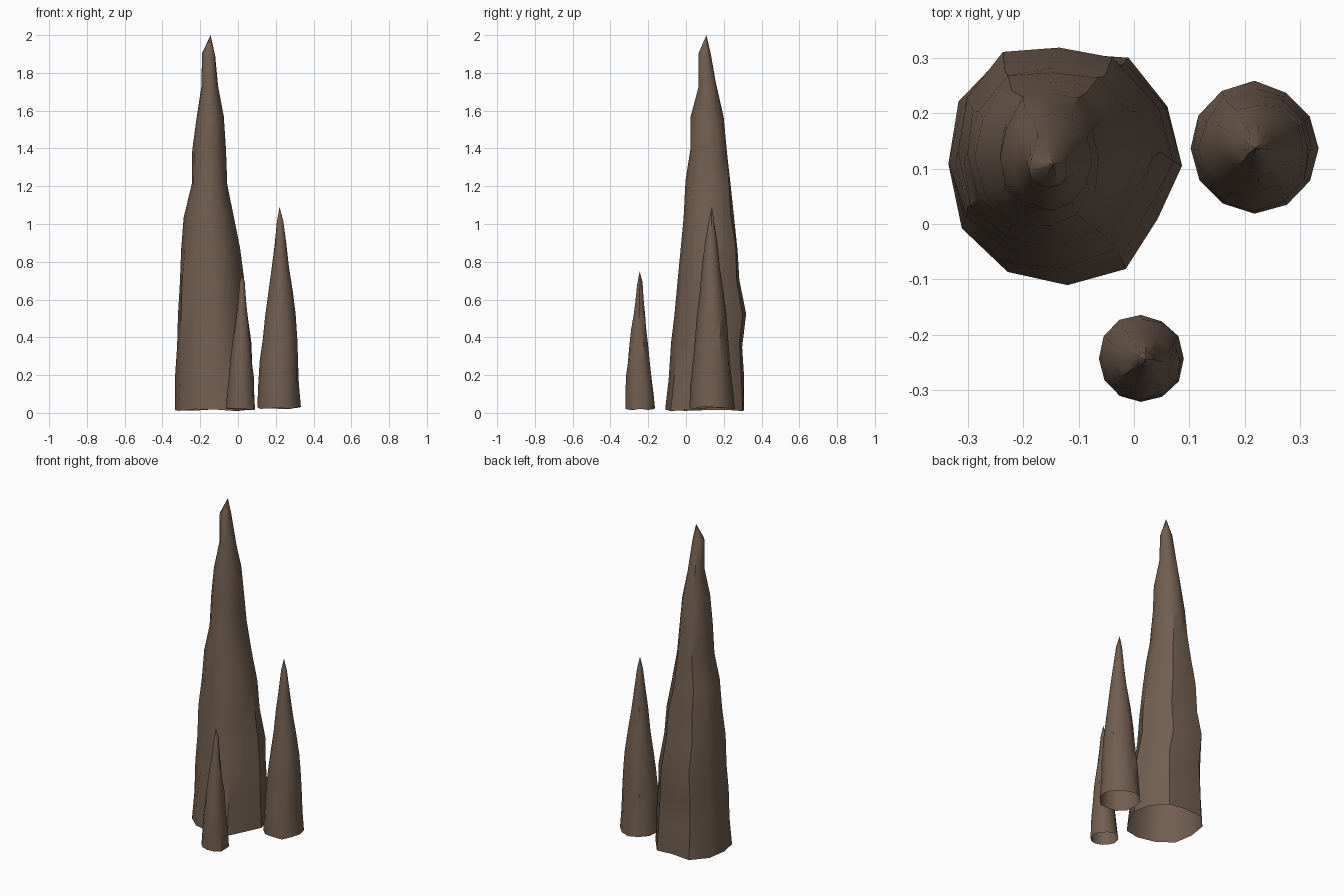
import bpy
import bmesh
import math
import random

SIDES = 12
CM = 0.01  # profile lists below are written in hundredths of a unit

default_cube = bpy.data.objects.get("Cube")
if default_cube:
    bpy.data.objects.remove(default_cube, do_unlink=True)


def make_material(name, colour):
    material = bpy.data.materials.new(name)
    material.use_nodes = True
    material.diffuse_color = colour
    material.node_tree.nodes["Principled BSDF"].inputs["Base Color"].default_value = colour
    return material


rock = make_material("brown rock", (0.165, 0.112, 0.08, 1))


def build_spire(name, bottom, shoulder, tip, left, right, front, back, lobes, seed):
    """Loft rings through four side profiles, close them at a tip, leave the base open."""
    rng = random.Random(seed)
    bm = bmesh.new()
    count = len(left)
    rings = []
    for level, (x0, x1, y0, y1) in enumerate(zip(left, right, front, back)):
        progress = level / (count - 1)
        z = bottom + (shoulder - bottom) * progress
        ring = []
        for side in range(SIDES):
            angle = math.tau * side / SIDES
            # Lobes shape the foot and fade out upward, jitter roughens the rock
            lobe = 1 + (lobes[side] - 1) * (1 - progress)
            radius = lobe * rng.uniform(0.97, 1.03)
            x = (x0 + x1) / 2 + (x1 - x0) / 2 * radius * math.cos(angle)
            y = (y0 + y1) / 2 + (y1 - y0) / 2 * radius * math.sin(angle)
            lift = rng.uniform(-1, 1) * (0.006 if level == 0 else 0.015)
            ring.append(bm.verts.new((x * CM, y * CM, z + lift)))
        rings.append(ring)

    # Walls between neighbouring rings
    for lower, upper in zip(rings, rings[1:]):
        for side in range(SIDES):
            following = (side + 1) % SIDES
            bm.faces.new((lower[side], lower[following], upper[following], upper[side]))

    # Pointed tip
    peak = bm.verts.new(tip)
    for side in range(SIDES):
        bm.faces.new((rings[-1][side], rings[-1][(side + 1) % SIDES], peak))

    bmesh.ops.recalc_face_normals(bm, faces=bm.faces)
    mesh = bpy.data.meshes.new(name)
    bm.to_mesh(mesh)
    bm.free()
    mesh.materials.append(rock)
    spire = bpy.data.objects.new(name, mesh)
    bpy.context.collection.objects.link(spire)

    bpy.ops.object.select_all(action="DESELECT")
    spire.select_set(True)
    bpy.context.view_layer.objects.active = spire
    bpy.ops.object.shade_smooth_by_angle(angle=math.radians(35))
    return spire


round_foot = [1] * SIDES
lumpy_foot = [1, 1, 1.04, 0.97, 1.1, 1.05, 1, 1.04, 1.02, 1, 0.99, 0.88]

# Tall spire at the back
build_spire(
    "tall_spire", 0.015, 1.9, (-0.145, 0.108, 2),
    left=[-33, -33, -32, -32, -31, -30, -28.5, -24.5, -24, -22, -19.5, -19],
    right=[9, 8, 7, 5, 3, 1, -2, -5.5, -6.5, -7.5, -10.5, -12],
    front=[-11, -9, -7.5, -6, -4.5, -3, -1.5, 0, 2, 2.5, 6.5, 6.5],
    back=[32, 31, 30, 32, 28.5, 28, 25.5, 24, 22, 20, 16.5, 13],
    lobes=lumpy_foot, seed=3)

# Middle spire on the left
build_spire(
    "middle_spire", 0.025, 1.01, (0.22, 0.137, 1.09),
    left=[10, 11, 11.5, 13, 14.5, 16, 18, 19.5, 20.5],
    right=[33.5, 32.5, 32, 31.5, 30.5, 29, 27, 25.5, 24],
    front=[1.8, 2.5, 3.5, 4.5, 6, 7.5, 8.5, 9.8, 12],
    back=[25.5, 24.5, 23.5, 22.5, 21.5, 20, 18, 16.7, 15],
    lobes=round_foot, seed=8)

# Short spire at the front
build_spire(
    "short_spire", 0.02, 0.68, (0.02, -0.245, 0.75),
    left=[-6.5, -5.8, -5, -4.2, -3.2, -2, -1, 0, 0.7],
    right=[9, 8.7, 8.2, 7.6, 6.9, 6, 5, 4.2, 3.6],
    front=[-32.3, -32, -31.8, -31, -30, -29, -27.8, -26.8, -25.8],
    back=[-16.3, -17, -18, -19, -20, -21, -21.8, -22.5, -23],
    lobes=round_foot, seed=12)
